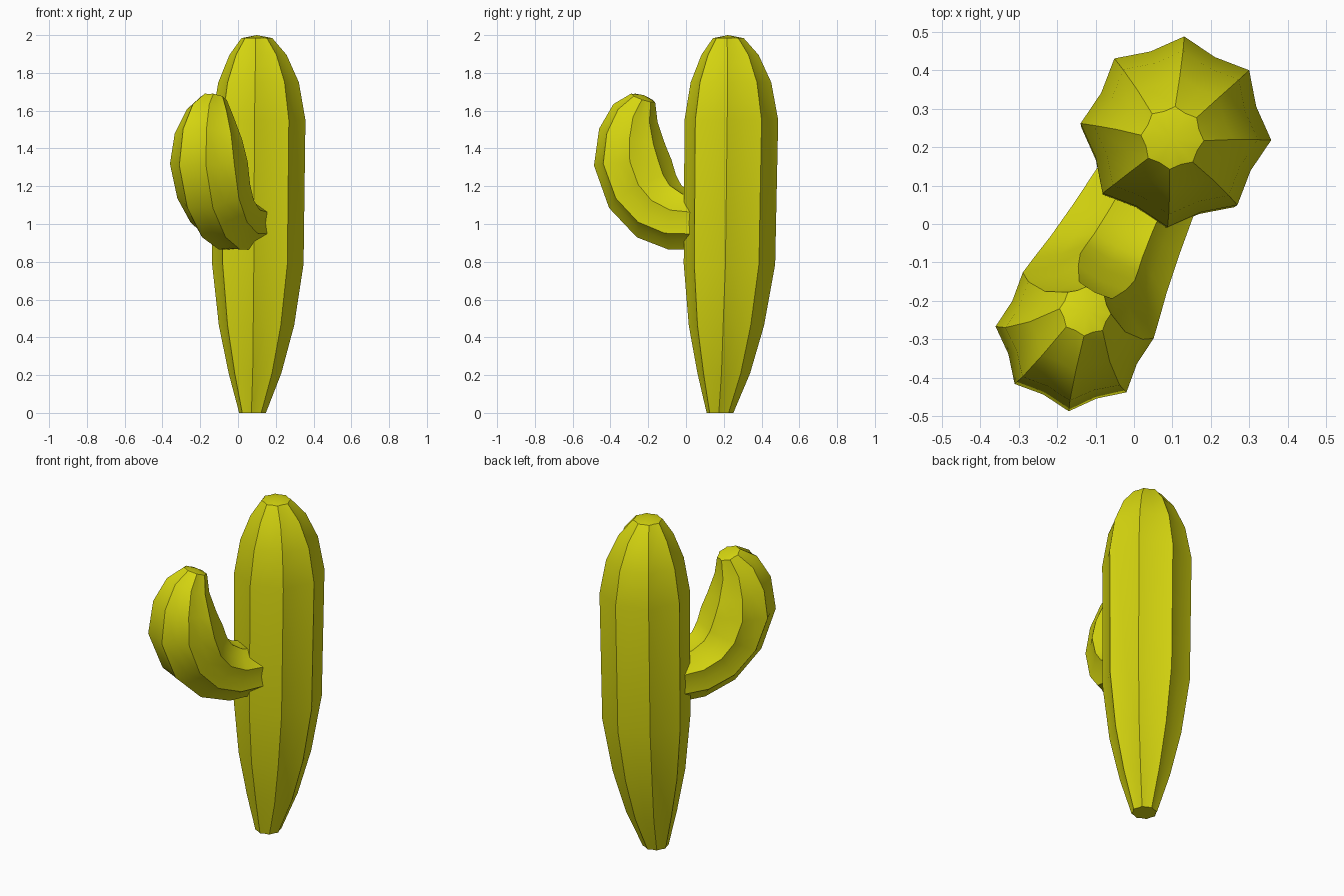
import bpy, bmesh, math
from mathutils import Vector

if "Cube" in bpy.data.objects:
    bpy.data.objects.remove(bpy.data.objects["Cube"])

RIDGES = 8
VALLEY = 0.88   # groove radius relative to ridge radius

skin = bpy.data.materials.new("cactus yellow")
skin.diffuse_color = (0.67, 0.67, 0.005, 1)
skin.use_nodes = True
skin.node_tree.nodes["Principled BSDF"].inputs["Base Color"].default_value = skin.diffuse_color


def ribbed_loft(name, rings, start_tip, end_tip):
    """Skin fluted rings given as (centre, axis u, axis v, radius, phase)."""
    bm = bmesh.new()
    n = RIDGES * 2
    loops = []
    for c, u, v, r, phase in rings:
        loop = []
        for i in range(n):
            a = phase + math.tau * i / n
            k = r * (VALLEY if i % 2 else 1)
            loop.append(bm.verts.new(c + (u * math.cos(a) + v * math.sin(a)) * k))
        loops.append(loop)
    for a, b in zip(loops, loops[1:]):
        for i in range(n):
            j = (i + 1) % n
            bm.faces.new((a[i], a[j], b[j], b[i]))
    # end caps as shallow fans
    for loop, tip in ((loops[0], start_tip), (loops[-1], end_tip)):
        t = bm.verts.new(tip)
        for i in range(n):
            bm.faces.new((loop[i], loop[(i + 1) % n], t))
    bmesh.ops.recalc_face_normals(bm, faces=bm.faces)
    for f in bm.faces:
        f.smooth = True
    # sharp ridges and cap rims, smooth along the length
    for a, b in zip(loops, loops[1:]):
        for i in range(0, n, 2):
            bm.edges.get((a[i], b[i])).smooth = False
    for loop in (loops[0], loops[-1]):
        for i in range(n):
            bm.edges.get((loop[i], loop[(i + 1) % n])).smooth = False
    me = bpy.data.meshes.new(name)
    bm.to_mesh(me)
    bm.free()
    me.materials.append(skin)
    ob = bpy.data.objects.new(name, me)
    bpy.context.collection.objects.link(ob)
    return ob


# trunk: x, y, z, radius
X, Y, Z = Vector((1, 0, 0)), Vector((0, 1, 0)), Vector((0, 0, 1))
trunk = [(0.077, 0.18, 0, 0.071), (0.09, 0.20, 0.21, 0.14), (0.098, 0.214, 0.463, 0.20),
         (0.105, 0.23, 0.787, 0.243), (0.109, 0.24, 1.55, 0.249), (0.109, 0.238, 1.75, 0.214),
         (0.106, 0.233, 1.895, 0.152), (0.10, 0.224, 1.984, 0.082)]
ribbed_loft("trunk", [(Vector(t[:3]), X, Y, t[3], math.radians(-5)) for t in trunk],
            Vector((0.077, 0.18, 0)), Vector((0.10, 0.222, 2.0)))

# arm: curves in a vertical plane; each ring by its outer and inner edge (distance, height)
ROOT = Vector((0.11, 0.243, 0))
OUT = Vector((-0.45, -0.893, 0)).normalized()
SIDE = OUT.cross(Z)


def in_plane(p):
    return ROOT + OUT * p[0] + Z * p[1]


arm = [((0.17, 0.866), (0.17, 1.144)), ((0.345, 0.865), (0.265, 1.16)),
       ((0.529, 0.93), (0.335, 1.205)), ((0.69, 1.085), (0.37, 1.26)),
       ((0.778, 1.31), (0.398, 1.34)), ((0.752, 1.505), (0.43, 1.42)),
       ((0.678, 1.635), (0.465, 1.54)), ((0.585, 1.69), (0.468, 1.645))]
rings = []
half = math.pi / RIDGES
for o, i in arm:
    o, i = in_plane(o), in_plane(i)
    rings.append(((o + i) / 2, (o - i).normalized(), SIDE,
                  (o - i).length / 2 / math.cos(half), half))
ribbed_loft("arm", rings, rings[0][0], in_plane((0.522, 1.682)))
